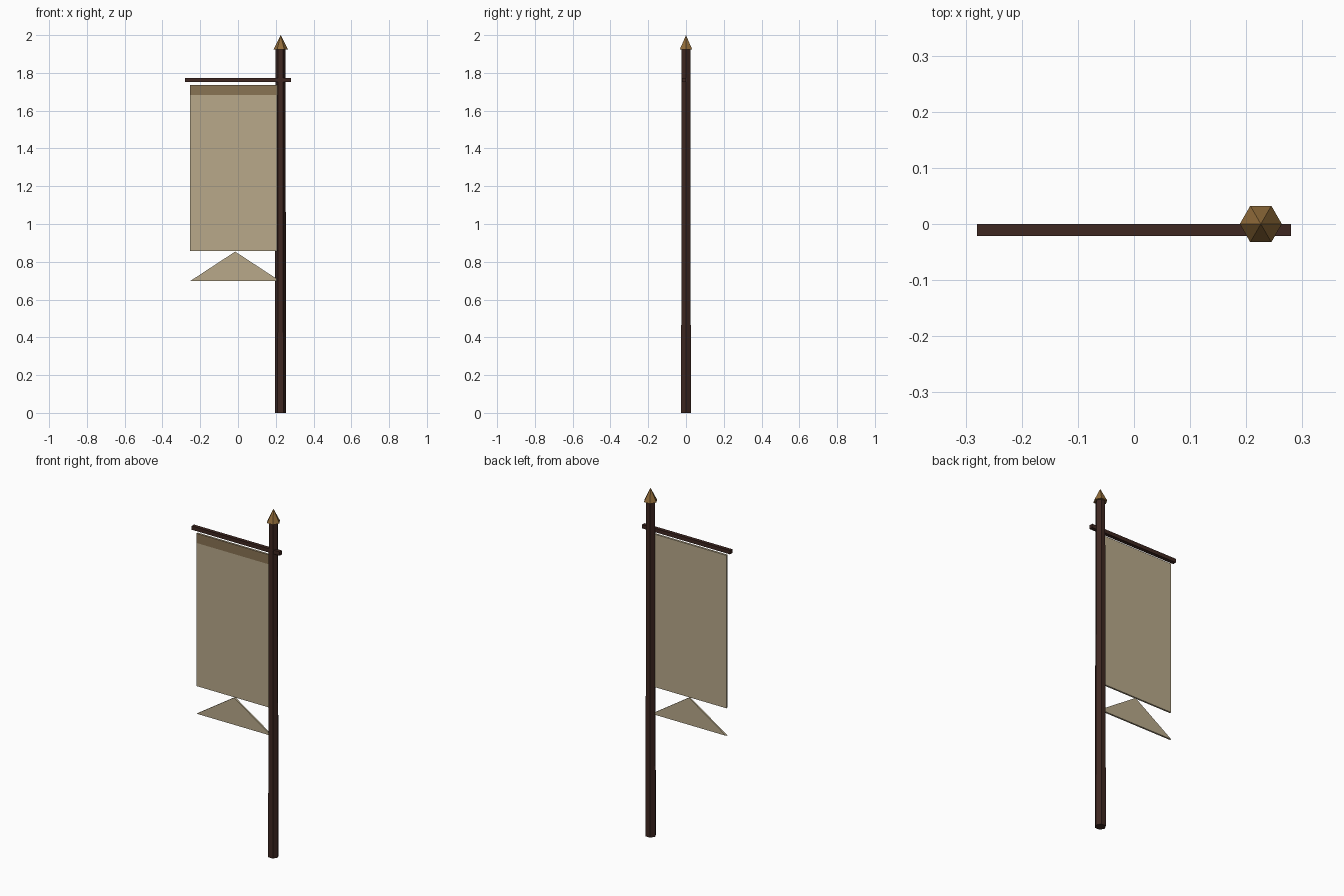
import bpy, bmesh
from mathutils import Matrix

if "Cube" in bpy.data.objects:
    bpy.data.objects.remove(bpy.data.objects["Cube"])


def material(name, rgb):
    """Flat material from 0-255 sRGB values."""
    lin = [((c / 255 + 0.055) / 1.055) ** 2.4 for c in rgb] + [1]
    mat = bpy.data.materials.new(name)
    mat.use_nodes = True
    mat.diffuse_color = lin
    bsdf = mat.node_tree.nodes["Principled BSDF"]
    bsdf.inputs["Base Color"].default_value = lin
    bsdf.inputs["Roughness"].default_value = 0.9
    return mat


wood = material("dark wood", (62, 39, 33))
cloth = material("tan cloth", (184, 169, 138))
trim = material("brown trim", (137, 115, 84))
bronze = material("bronze", (145, 108, 58))


def finish(name, bm, mat):
    bmesh.ops.recalc_face_normals(bm, faces=bm.faces)
    mesh = bpy.data.meshes.new(name)
    bm.to_mesh(mesh)
    bm.free()
    mesh.materials.append(mat)
    obj = bpy.data.objects.new(name, mesh)
    bpy.context.collection.objects.link(obj)
    return obj


def hex_cone(name, x, z0, z1, r0, r1, mat):
    bm = bmesh.new()
    bmesh.ops.create_cone(bm, cap_ends=True, segments=6, radius1=r0, radius2=r1,
                          depth=z1 - z0, matrix=Matrix.Translation((x, 0, (z0 + z1) / 2))
                          @ Matrix.Rotation(1.5707963, 4, "Z"))
    # put corners on the x axis
    if abs(max(v.co.x for v in bm.verts) - x - r0) > 0.001:
        bmesh.ops.rotate(bm, verts=bm.verts, cent=(x, 0, 0),
                         matrix=Matrix.Rotation(1.5707963, 3, "Z"))
    return finish(name, bm, mat)


def slab(name, outline, y0, y1, mat):
    """Extrude an x-z outline from y0 to y1."""
    bm = bmesh.new()
    face = bm.faces.new([bm.verts.new((x, y0, z)) for x, z in outline])
    new = bmesh.ops.extrude_face_region(bm, geom=[face])["geom"]
    moved = [v for v in new if isinstance(v, bmesh.types.BMVert)]
    bmesh.ops.translate(bm, verts=moved, vec=(0, y1 - y0, 0))
    return finish(name, bm, mat)


def rect(x0, x1, z0, z1):
    return [(x0, z0), (x1, z0), (x1, z1), (x0, z1)]


POLE_X = 0.225
LEFT, RIGHT = -0.253, 0.223

# Pole and its pointed cap
hex_cone("pole", POLE_X, 0, 1.93, 0.030, 0.026, wood)
hex_cone("finial", POLE_X + 0.001, 1.925, 2.0, 0.0375, 0, bronze)

# Crossbar
slab("crossbar", rect(-0.28, 0.28, 1.752, 1.774), -0.021, 0, wood)

# Hanging cloth, its top band and the separate tail
slab("banner_cloth", rect(LEFT, RIGHT, 0.857, 1.737), -0.015, -0.005, cloth)
slab("banner_band", rect(LEFT, RIGHT, 1.682, 1.737), -0.017, -0.0145, trim)
slab("banner_tail", [(LEFT, 0.698), (RIGHT, 0.698), ((LEFT + RIGHT) / 2, 0.854)],
     -0.015, -0.005, cloth)
